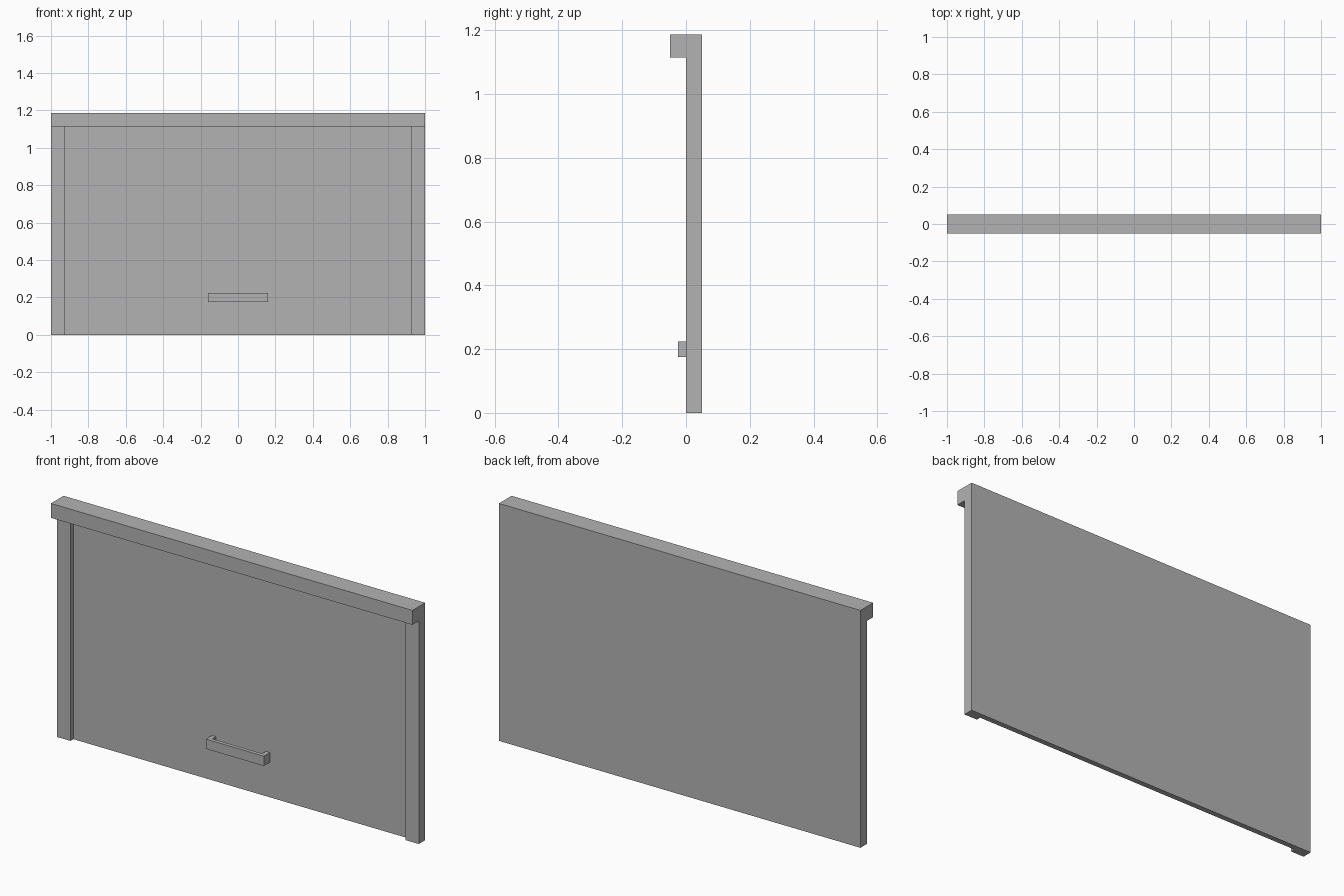
import bpy
import bmesh
from mathutils import Vector

cube = bpy.data.objects.get("Cube")
if cube:
    bpy.data.objects.remove(cube, do_unlink=True)

# Single plain grey
GREY = (0.45, 0.45, 0.45, 1.0)
grey = bpy.data.materials.new("plain_grey")
grey.use_nodes = True
grey.diffuse_color = GREY
grey.node_tree.nodes["Principled BSDF"].inputs["Base Color"].default_value = GREY


def add_object(name, bm):
    bmesh.ops.recalc_face_normals(bm, faces=bm.faces)
    mesh = bpy.data.meshes.new(name)
    bm.to_mesh(mesh)
    bm.free()
    mesh.materials.append(grey)
    obj = bpy.data.objects.new(name, mesh)
    bpy.context.collection.objects.link(obj)
    return obj


def box(name, low, high):
    low, high = Vector(low), Vector(high)
    bm = bmesh.new()
    bmesh.ops.create_cube(bm, size=1)
    for v in bm.verts:
        v.co = (low + high) / 2 + v.co * (high - low)
    return add_object(name, bm)


def extruded_plan(name, outline, bottom, top):
    bm = bmesh.new()
    face = bm.faces.new([bm.verts.new((x, y, bottom)) for x, y in outline])
    result = bmesh.ops.extrude_face_region(bm, geom=[face])
    verts = [g for g in result["geom"] if isinstance(g, bmesh.types.BMVert)]
    bmesh.ops.translate(bm, verts=verts, vec=(0, 0, top - bottom))
    return add_object(name, bm)


BACK = 0.05      # shared rear plane
PANEL = 0.023    # front plane of the recessed panel
RAIL_IN = 0.927  # inner edge of the side rails
HEAD = 1.115     # underside of the header

# Header box, side rails and recessed panel
box("header_box", (-1, -0.05, HEAD), (1, BACK, 1.187))
box("left_rail", (RAIL_IN, 0, 0), (1, BACK, HEAD))
box("right_rail", (-1, 0, 0), (-RAIL_IN, BACK, HEAD))
box("door_panel", (-RAIL_IN, PANEL, 0), (RAIL_IN, BACK, HEAD))

# Pull handle: a bar with a short leg at each end
half = [(0.16, -0.025), (0.16, PANEL), (0.138, PANEL), (0.138, -0.006)]
plan = half + [(-x, y) for x, y in reversed(half)]
extruded_plan("pull_handle", plan, 0.175, 0.224)
